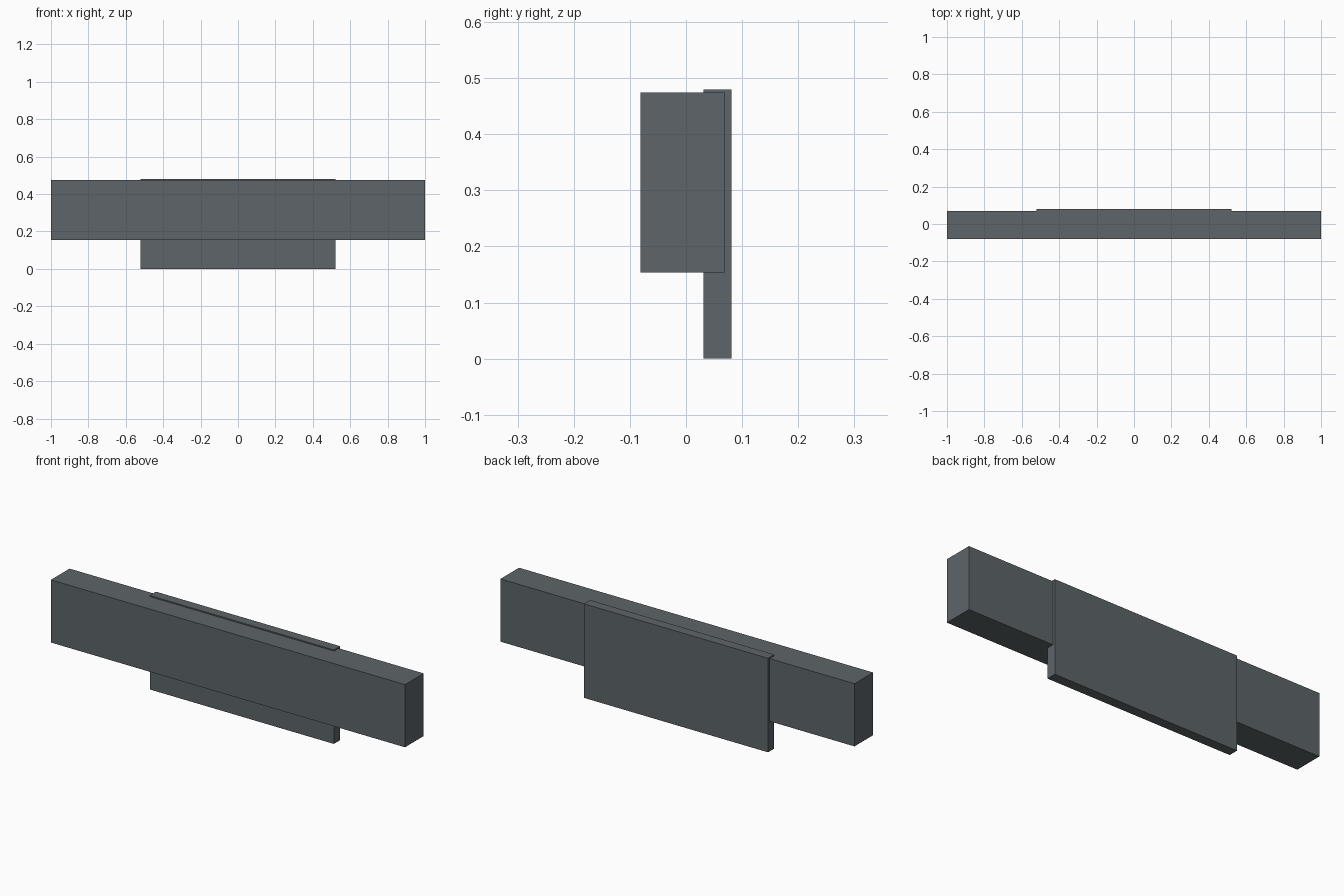
import bpy

if "Cube" in bpy.data.objects:
    bpy.data.objects.remove(bpy.data.objects["Cube"])

mat = bpy.data.materials.new("dark_slate")
mat.diffuse_color = (0.11, 0.13, 0.14, 1)
mat.use_nodes = True
mat.node_tree.nodes["Principled BSDF"].inputs["Base Color"].default_value = mat.diffuse_color


def box(name, lo, hi):
    bpy.ops.mesh.primitive_cube_add(size=1, location=[(a + b) / 2 for a, b in zip(lo, hi)])
    ob = bpy.context.object
    ob.name = name
    ob.scale = [b - a for a, b in zip(lo, hi)]
    bpy.ops.object.transform_apply(location=False, rotation=False, scale=True)
    ob.data.materials.append(mat)
    return ob


# Long horizontal beam
box("beam", (-1, -0.081, 0.154), (1, 0.069, 0.474))
# Thin plate set into the back of the beam
box("back_plate", (-0.52, 0.031, 0), (0.52, 0.081, 0.48))
